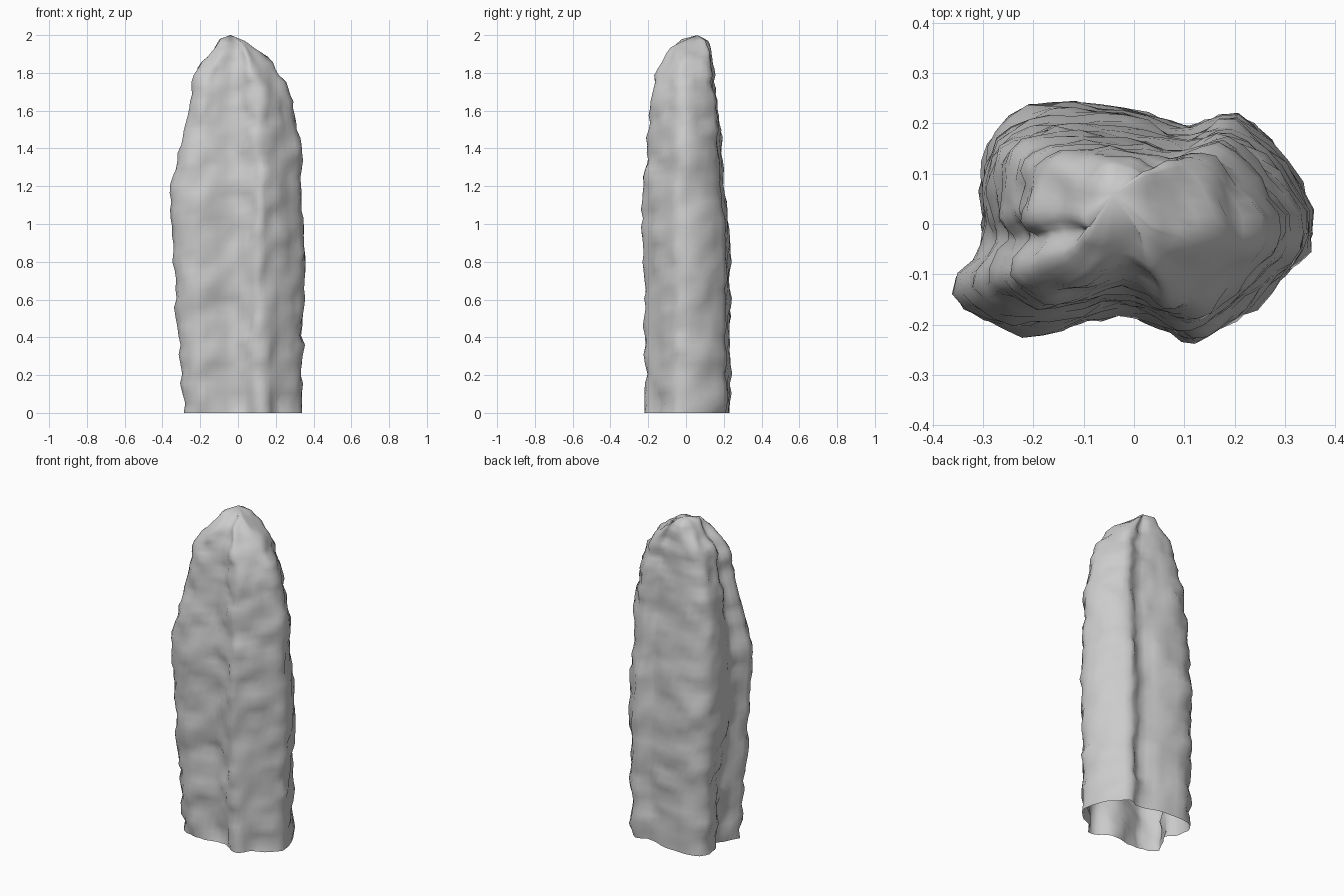
import bpy, bmesh
from mathutils import Vector, noise

cube = bpy.data.objects.get("Cube")
if cube:
    bpy.data.objects.remove(cube, do_unlink=True)

# Lobed footprint, counter-clockwise from the +x side
FOOTPRINT = [(.345, -.02), (.29, .12), (.2, .21), (.11, .185), (-.02, .22), (-.16, .23),
             (-.26, .18), (-.26, .09), (-.21, .02), (-.29, -.04), (-.345, -.135), (-.25, -.2),
             (-.14, -.195), (-.03, -.17), (.05, -.2), (.12, -.23), (.2, -.18), (.29, -.1)]
SIDE_LOBE = (9, 10, 11)
# The side groove becomes shallower higher up and reaches these places
FILLED = {7: (-.285, .09), 8: (-.285, .02)}

# Taper by height: z, right, left, side lobe, back, front
TAPER = [(0, 1, 1, .84, 1, .9), (.4, 1, 1, .9, 1, .93), (.8, 1.03, 1.03, 1, 1.02, .98),
         (1.15, .98, 1.03, 1.04, .9, 1.03), (1.4, .96, 1, .9, .8, .9),
         (1.6, .87, .88, .76, .75, .84), (1.75, .74, .79, .68, .66, .73),
         (1.85, .53, .66, .54, .62, .6), (1.92, .33, .46, .36, .58, .42),
         (1.97, .1, .3, .25, .5, .1)]
STEPS = 3
LEVELS = 48


def taper_at(z):
    for a, b in zip(TAPER, TAPER[1:]):
        if z <= b[0]:
            t = (z - a[0]) / (b[0] - a[0])
            return [u + (v - u) * t for u, v in zip(a, b)][1:]
    return TAPER[-1][1:]


def section(z):
    """Closed smooth curve through the tapered footprint at height z."""
    right, left, lobe, back, front = taper_at(z)
    fill = min(1, z / .8)
    pts = []
    for i, point in enumerate(FOOTPRINT):
        x, y = Vector(point).lerp(Vector(FILLED.get(i, point)), fill)
        sx = right if x > 0 else lobe if i in SIDE_LOBE else left
        pts.append(Vector((x * sx, y * (back if y > 0 else front), z)))
    out = []
    n = len(pts)
    for i in range(n):
        p, q, r, s = (pts[(i + k) % n] for k in (-1, 0, 1, 2))
        for k in range(STEPS):
            t = k / STEPS
            out.append(0.5 * (2 * q + (r - p) * t + (2 * p - 5 * q + 4 * r - s) * t ** 2
                              + (3 * q - p - 3 * r + s) * t ** 3))
    return out


def weather(p, normal):
    """Push a point in or out to give a lumpy stone surface."""
    lump = noise.noise(p * 8) * .018 + noise.noise(p * 17 + Vector((3, 5, 7))) * .018
    return p + normal * lump


# Loft the rings, open underneath and closed at the peak
bm = bmesh.new()
rings = []
for j in range(LEVELS):
    z = 1.97 * (1 - (1 - j / (LEVELS - 1)) ** 1.25)
    pts = section(z)
    n = len(pts)
    ring = []
    for i, p in enumerate(pts):
        tangent = pts[(i + 1) % n] - pts[i - 1]
        normal = Vector((tangent.y, -tangent.x, 0)).normalized()
        if z > 1.8:
            normal = normal * .7 + Vector((0, 0, .6))
        ring.append(bm.verts.new(weather(p, normal)))
    rings.append(ring)
for low, high in zip(rings, rings[1:]):
    for i in range(n):
        k = (i + 1) % n
        bm.faces.new((low[i], low[k], high[k], high[i]))
peak = bm.verts.new((-.04, .06, 2))
for i in range(n):
    bm.faces.new((rings[-1][i], rings[-1][(i + 1) % n], peak))

mesh = bpy.data.meshes.new("rock_pillar")
bm.to_mesh(mesh)
bm.free()
mesh.shade_smooth()
pillar = bpy.data.objects.new("rock_pillar", mesh)
bpy.context.collection.objects.link(pillar)

# Plain grey stone
stone = bpy.data.materials.new("grey stone")
stone.use_nodes = True
colour = (.6, .6, .6, 1)
stone.diffuse_color = colour
stone.node_tree.nodes["Principled BSDF"].inputs["Base Color"].default_value = colour
mesh.materials.append(stone)
